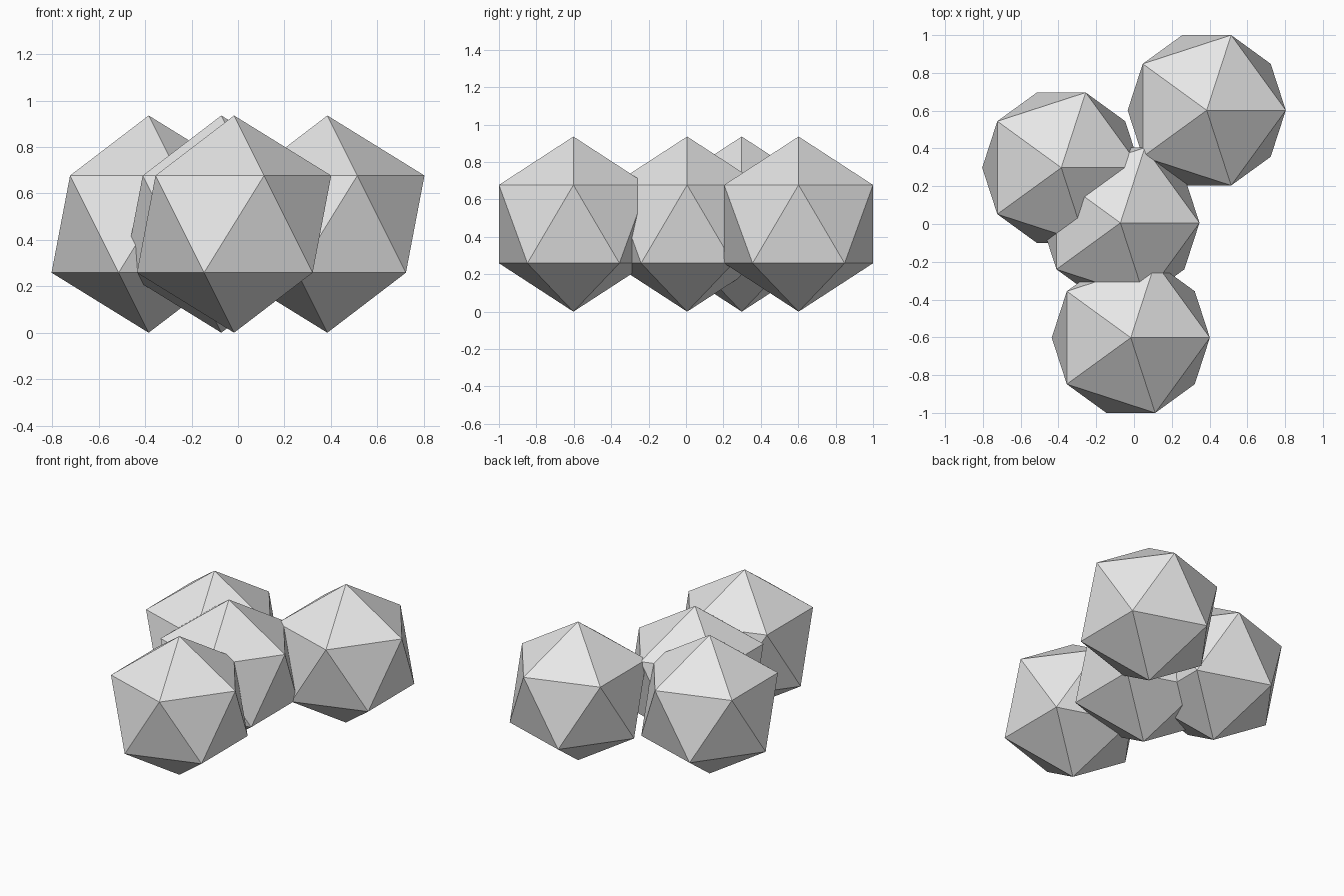
import bpy

cube = bpy.data.objects.get("Cube")
if cube:
    bpy.data.objects.remove(cube, do_unlink=True)

# Plain light grey
grey = bpy.data.materials.new("light_grey")
grey.use_nodes = True
colour = (0.8, 0.8, 0.8, 1.0)
grey.diffuse_color = colour
grey.node_tree.nodes["Principled BSDF"].inputs["Base Color"].default_value = colour

RADIUS = 0.468


def add_rock(name, x, y):
    """A flat-faced icosahedron standing on its lower point."""
    bpy.ops.mesh.primitive_ico_sphere_add(
        subdivisions=1, radius=RADIUS, location=(x, y, RADIUS))
    rock = bpy.context.object
    rock.name = name
    rock.data.materials.append(grey)
    bpy.ops.object.shade_flat()


# Four overlapping rocks of equal size
add_rock("back_left_rock", 0.385, 0.602)
add_rock("back_right_rock", -0.385, 0.298)
add_rock("middle_rock", -0.072, 0.006)
add_rock("front_rock", -0.017, -0.602)
